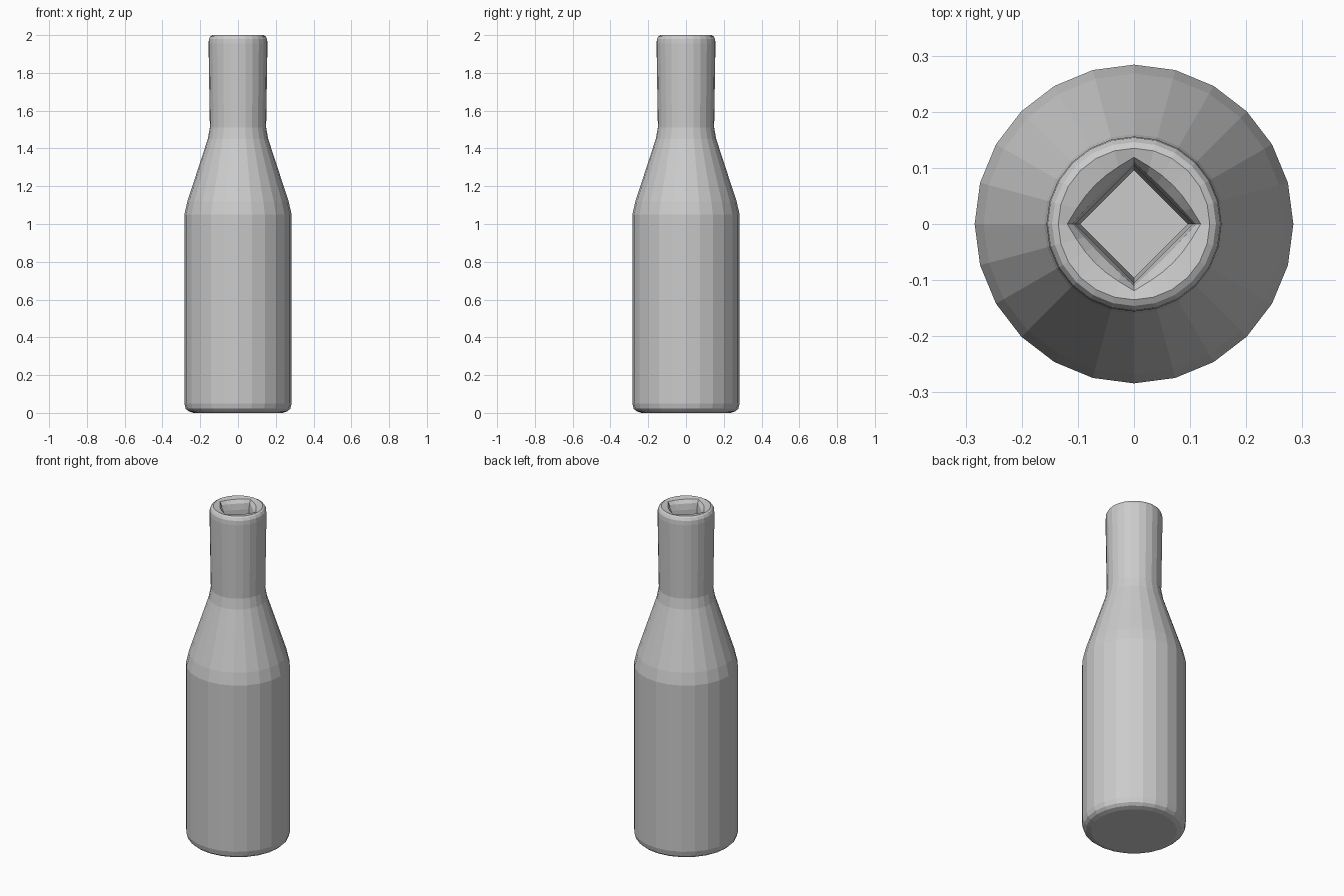
import bpy, bmesh, math

if "Cube" in bpy.data.objects:
    bpy.data.objects.remove(bpy.data.objects["Cube"])

SIDES = 24

# Profile rings: (radius, height, diamond amount: 0 = round, 1 = four-sided)
OUTER = [(0.235, 0.0, 0), (0.262, 0.008, 0), (0.277, 0.022, 0), (0.284, 0.05, 0),
         (0.284, 1.05, 0), (0.268, 1.12, 0), (0.16, 1.45, 0), (0.149, 1.51, 0),
         (0.156, 1.955, 0), (0.154, 1.98, 0), (0.146, 1.994, 0), (0.135, 2.0, 0)]
INNER = [(0.119, 1.994, 0.6), (0.11, 1.975, 0.9), (0.105, 1.94, 1), (0.096, 1.50, 1),
         (0.22, 1.05, 0), (0.22, 0.08, 0), (0.18, 0.05, 0)]


def ring(bm, radius, z, diamond):
    verts = []
    for i in range(SIDES):
        a = math.tau * i / SIDES
        square = 1 / (abs(math.cos(a)) + abs(math.sin(a)))
        r = radius * ((1 - diamond) + diamond * square)
        verts.append(bm.verts.new((r * math.cos(a), r * math.sin(a), z)))
    return verts


# Bottle: outer skin, rounded lip, diamond bore and hollow interior
bm = bmesh.new()
rings = [ring(bm, *p) for p in OUTER + INNER]
for lo, hi in zip(rings, rings[1:]):
    for i in range(SIDES):
        j = (i + 1) % SIDES
        bm.faces.new((lo[i], lo[j], hi[j], hi[i]))
bm.faces.new(rings[0][::-1])   # underside
bm.faces.new(rings[-1])        # interior floor
bmesh.ops.recalc_face_normals(bm, faces=bm.faces[:])

mesh = bpy.data.meshes.new("bottle")
bm.to_mesh(mesh)
bm.free()
bottle = bpy.data.objects.new("bottle", mesh)
bpy.context.collection.objects.link(bottle)
